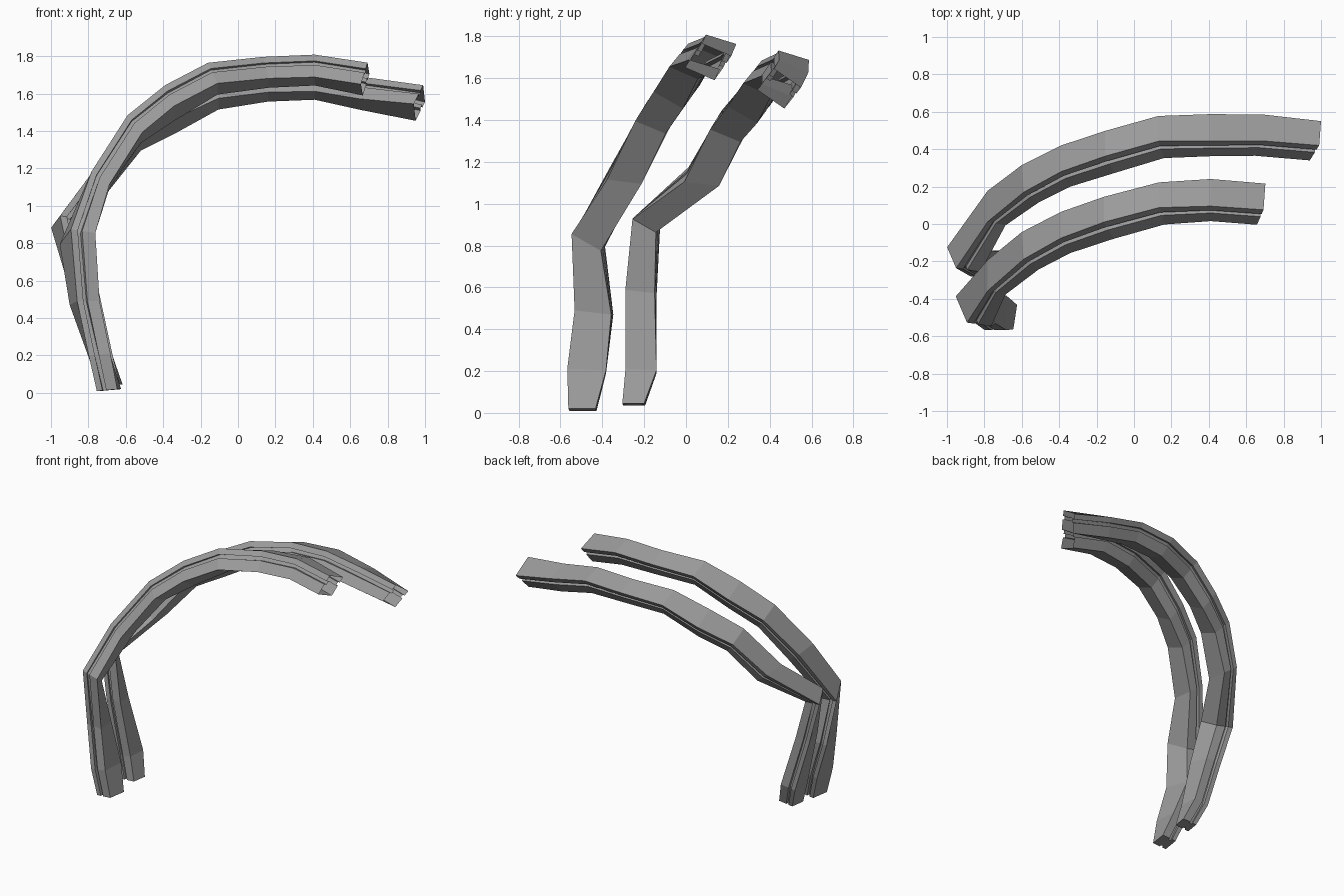
import bpy, bmesh
from mathutils import Vector

cube = bpy.data.objects.get("Cube")
if cube:
    bpy.data.objects.remove(cube, do_unlink=True)

# One plain grey for both ribs
grey = bpy.data.materials.new("warm_grey")
grey.use_nodes = True
colour = (0.33, 0.33, 0.33, 1)
grey.diffuse_color = colour
grey.node_tree.nodes["Principled BSDF"].inputs["Base Color"].default_value = colour

# Grooved section: (across the width, through the thickness), both from -0.5 to 0.5
FLANGE, LEDGE, WEB = 0.22, 0.04, 0.35
side = [(0.5, -0.5), (0.5, LEDGE), (WEB, LEDGE), (WEB, FLANGE), (0.5, FLANGE), (0.5, 0.5)]
section = side + [(-across, out) for across, out in reversed(side)]

# Thickness direction at each station, from inner to outer face
outward = [(-.11, .005, -.01), (-.115, 0, -.015), (-.12, .01, 0), (-.13, .02, .02),
           (-.095, .02, .07), (-.08, .055, .09), (-.05, .08, .11), (-.05, .09, .11),
           (-.03, .09, .115), (0, .08, .12), (.035, .08, .115), (.05, .08, .1)]

# Width direction at each station, from front to back edge
width = [(.02, .13, 0), (0, .185, -.01), (-.04, .175, -.02), (-.06, .14, -.08),
         (0, .165, -.02), (-.01, .145, -.06), (0, .14, -.08), (0, .135, -.06),
         (0, .135, -.05), (0, .145, -.045), (.01, .14, -.06), (.01, .13, -.09)]

# Centre lines, from the lower tip to the upper open end
front_path = [(-.69, -.495, .015), (-.74, -.475, .2), (-.82, -.44, .48), (-.858, -.467, .825),
              (-.735, -.285, 1.14), (-.555, -.143, 1.41), (-.365, -.045, 1.55),
              (-.135, .033, 1.68), (.148, .11, 1.714), (.41, .128, 1.726), (.68, .106, 1.678)]
back_path = [(-.68, -.25, .04), (-.73, -.215, .2), (-.83, -.215, .58), (-.91, -.19, .905),
             (-.735, .085, 1.13), (-.555, .215, 1.37), (-.365, .31, 1.48), (-.13, .385, 1.6),
             (.145, .465, 1.64), (.41, .475, 1.65), (.67, .475, 1.6), (.97, .445, 1.55)]


def build_rib(name, path, lower_scale):
    """Loft the grooved section along the path; the upper end stays open."""
    bm = bmesh.new()
    rings = []
    for i, (centre, out, wide) in enumerate(zip(path, outward, width)):
        scale = lower_scale if i < 4 else 1
        rings.append([bm.verts.new(Vector(centre) + Vector(wide) * a * scale + Vector(out) * b)
                      for a, b in section])
    count = len(section)
    for low, high in zip(rings, rings[1:]):
        for j in range(count):
            k = (j + 1) % count
            bm.faces.new((low[j], low[k], high[k], high[j]))
    bm.faces.new(list(reversed(rings[0])))
    bmesh.ops.recalc_face_normals(bm, faces=bm.faces)
    mesh = bpy.data.meshes.new(name)
    bm.to_mesh(mesh)
    bm.free()
    mesh.materials.append(grey)
    rib = bpy.data.objects.new(name, mesh)
    bpy.context.collection.objects.link(rib)


build_rib("front_rib", front_path, 1)
build_rib("back_rib", back_path, 0.8)
